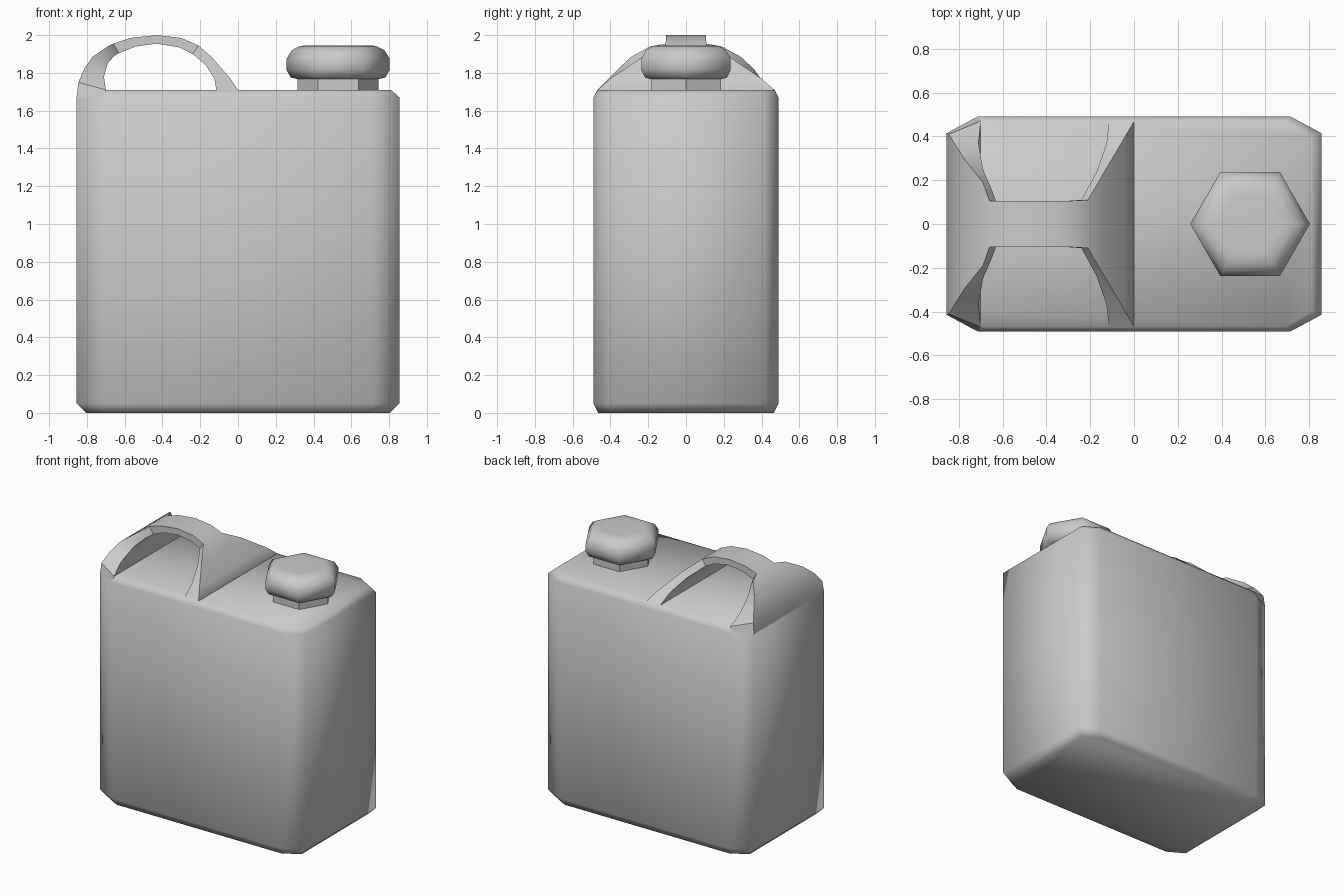
import bpy, bmesh, math


def loft(name, rings, angle):
    """Skin a list of closed point rings, cap both ends, smooth by angle."""
    bm = bmesh.new()
    loops = [[bm.verts.new(p) for p in ring] for ring in rings]
    n = len(loops[0])
    for a, b in zip(loops, loops[1:]):
        for i in range(n):
            j = (i + 1) % n
            bm.faces.new((a[i], a[j], b[j], b[i]))
    bm.faces.new(loops[0])
    bm.faces.new(loops[-1])
    bmesh.ops.recalc_face_normals(bm, faces=bm.faces)
    mesh = bpy.data.meshes.new(name)
    bm.to_mesh(mesh)
    bm.free()
    mesh.shade_smooth()
    mesh.set_sharp_from_angle(angle=math.radians(angle))
    obj = bpy.data.objects.new(name, mesh)
    bpy.context.collection.objects.link(obj)
    return obj


def octagon(hx, hy, cx, cy, z):
    """Rectangle with cut corners."""
    return [(hx, -hy + cy, z), (hx, hy - cy, z), (hx - cx, hy, z), (-hx + cx, hy, z),
            (-hx, hy - cy, z), (-hx, -hy + cy, z), (-hx + cx, -hy, z), (hx - cx, -hy, z)]


def hexagon(r, z, x=0.53):
    return [(x + r * math.cos(i * math.pi / 3), r * math.sin(i * math.pi / 3), z)
            for i in range(6)]


# Canister body with cut corners and bevelled top and bottom rims
loft("canister_body", [
    octagon(0.805, 0.465, 0.12, 0.07, 0.0),
    octagon(0.855, 0.49, 0.14, 0.075, 0.05),
    octagon(0.855, 0.49, 0.14, 0.075, 1.67),
    octagon(0.81, 0.468, 0.12, 0.07, 1.71)], 65)

# Arched handle: outer (x, z, half width), inner (x, z, half width)
handle = [
    (-0.855, 1.67, 0.415, -0.71, 1.67, 0.488),
    (-0.845, 1.75, 0.41, -0.70, 1.71, 0.47),
    (-0.815, 1.82, 0.36, -0.71, 1.78, 0.37),
    (-0.77, 1.885, 0.29, -0.69, 1.85, 0.25),
    (-0.69, 1.94, 0.19, -0.655, 1.89, 0.17),
    (-0.66, 1.955, 0.105, -0.63, 1.905, 0.105),
    (-0.57, 1.985, 0.105, -0.54, 1.94, 0.105),
    (-0.43, 2.0, 0.105, -0.43, 1.955, 0.105),
    (-0.30, 1.985, 0.105, -0.31, 1.935, 0.105),
    (-0.21, 1.945, 0.11, -0.24, 1.90, 0.11),
    (-0.14, 1.885, 0.23, -0.17, 1.84, 0.24),
    (-0.04, 1.77, 0.40, -0.125, 1.77, 0.37),
    (0.0, 1.71, 0.468, -0.115, 1.71, 0.468),
    (0.0, 1.69, 0.468, -0.115, 1.69, 0.468)]
loft("handle", [[(ox, -ow, oz), (ox, ow, oz), (ix, iw, iz), (ix, -iw, iz)]
                for ox, oz, ow, ix, iz, iw in handle], 35)

# Six-sided spout neck and rounded cap
loft("spout_neck", [hexagon(0.215, 1.69), hexagon(0.215, 1.78)], 30)
loft("cap", [hexagon(r, z) for r, z in (
    (0.205, 1.765), (0.25, 1.775), (0.273, 1.815), (0.273, 1.875),
    (0.245, 1.92), (0.20, 1.943), (0.15, 1.946))], 65)
